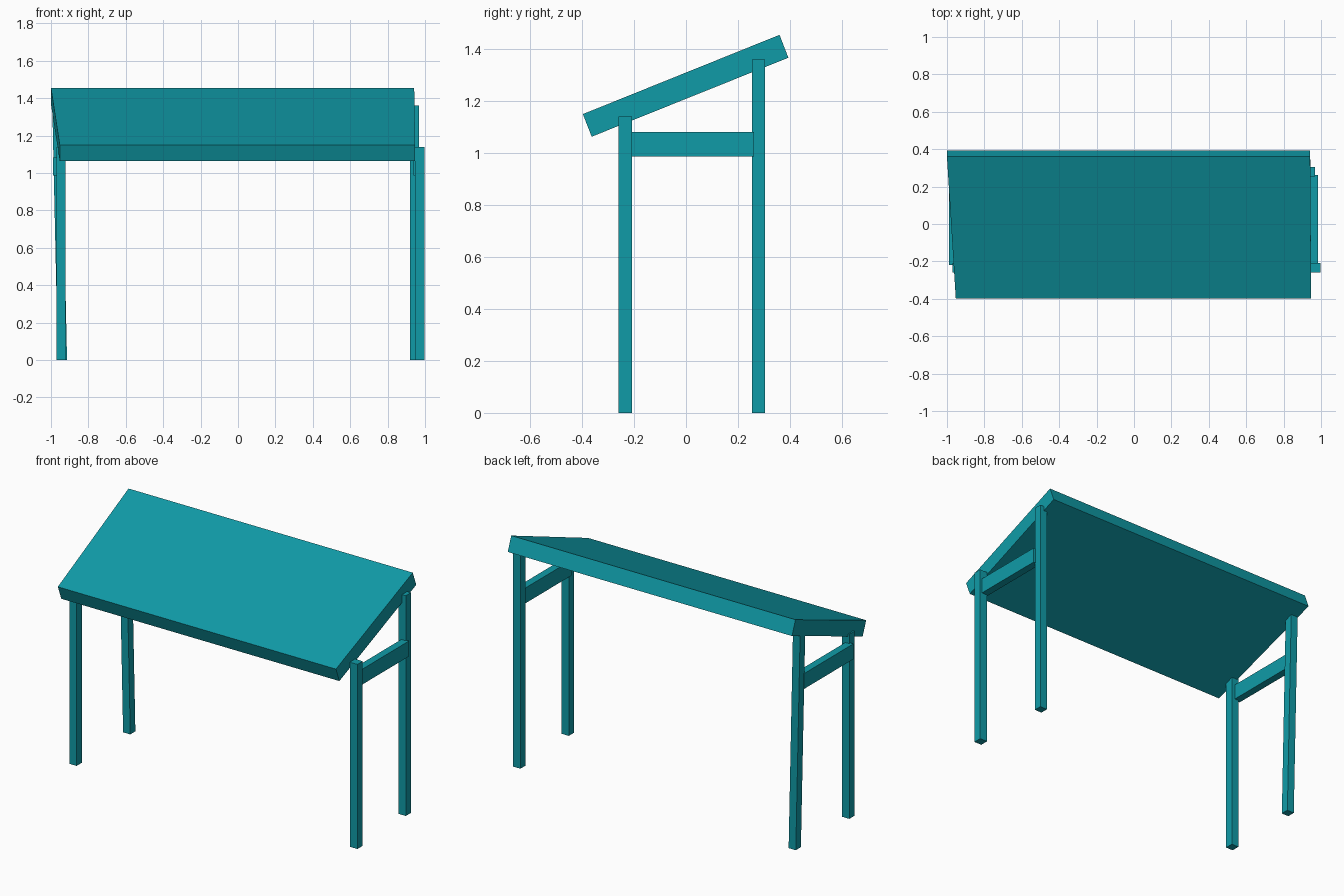
import bpy
import bmesh

cube = bpy.data.objects.get("Cube")
if cube:
    bpy.data.objects.remove(cube, do_unlink=True)

teal = bpy.data.materials.new("teal paint")
teal.use_nodes = True
colour = (0.005, 0.33, 0.39, 1)
teal.diffuse_color = colour
teal.node_tree.nodes["Principled BSDF"].inputs["Base Color"].default_value = colour


def finish(name, bm):
    bmesh.ops.recalc_face_normals(bm, faces=bm.faces)
    mesh = bpy.data.meshes.new(name)
    bm.to_mesh(mesh)
    bm.free()
    mesh.materials.append(teal)
    obj = bpy.data.objects.new(name, mesh)
    bpy.context.collection.objects.link(obj)


def beam(name, x, y, z, lean=0):
    """Box between (min, max) pairs; lean shifts its top along x."""
    bm = bmesh.new()
    bmesh.ops.create_cube(bm, size=1)
    for v in bm.verts:
        top = v.co.z > 0
        v.co = (x[v.co.x > 0] + lean * top, y[v.co.y > 0], z[top])
    finish(name, bm)


# Sloping roof slab, its right end cut slightly askew
bm = bmesh.new()
profile = [(-0.397, 1.15), (0.36, 1.455), (0.394, 1.367), (-0.363, 1.063)]
right_x = [-0.953, -1.0, -1.0, -0.953]
left_x = [0.947, 0.942, 0.942, 0.947]
ends = [[bm.verts.new((x, y, z)) for x, (y, z) in zip(xs, profile)]
        for xs in (right_x, left_x)]
for end in ends:
    bm.faces.new(end)
for i in range(4):
    j = (i + 1) % 4
    bm.faces.new((ends[0][i], ends[0][j], ends[1][j], ends[1][i]))
finish("roof", bm)

# Legs: short pair in front, tall pair behind, the right rear one leaning
front_y, back_y = (-0.26, -0.208), (0.254, 0.304)
front_z, back_z = (0, 1.14), (0, 1.36)
beam("front_left_leg", (0.946, 0.998), front_y, front_z)
beam("front_right_leg", (-0.97, -0.921), front_y, front_z)
beam("back_left_leg", (0.919, 0.969), back_y, back_z)
beam("back_right_leg", (-0.963, -0.914), back_y, back_z, lean=-0.03)

# Side rails joining the legs
rail_y, rail_z = (-0.22, 0.262), (0.987, 1.082)
beam("left_rail", (0.938, 0.985), rail_y, rail_z)
beam("right_rail", (-0.99, -0.943), rail_y, rail_z)
